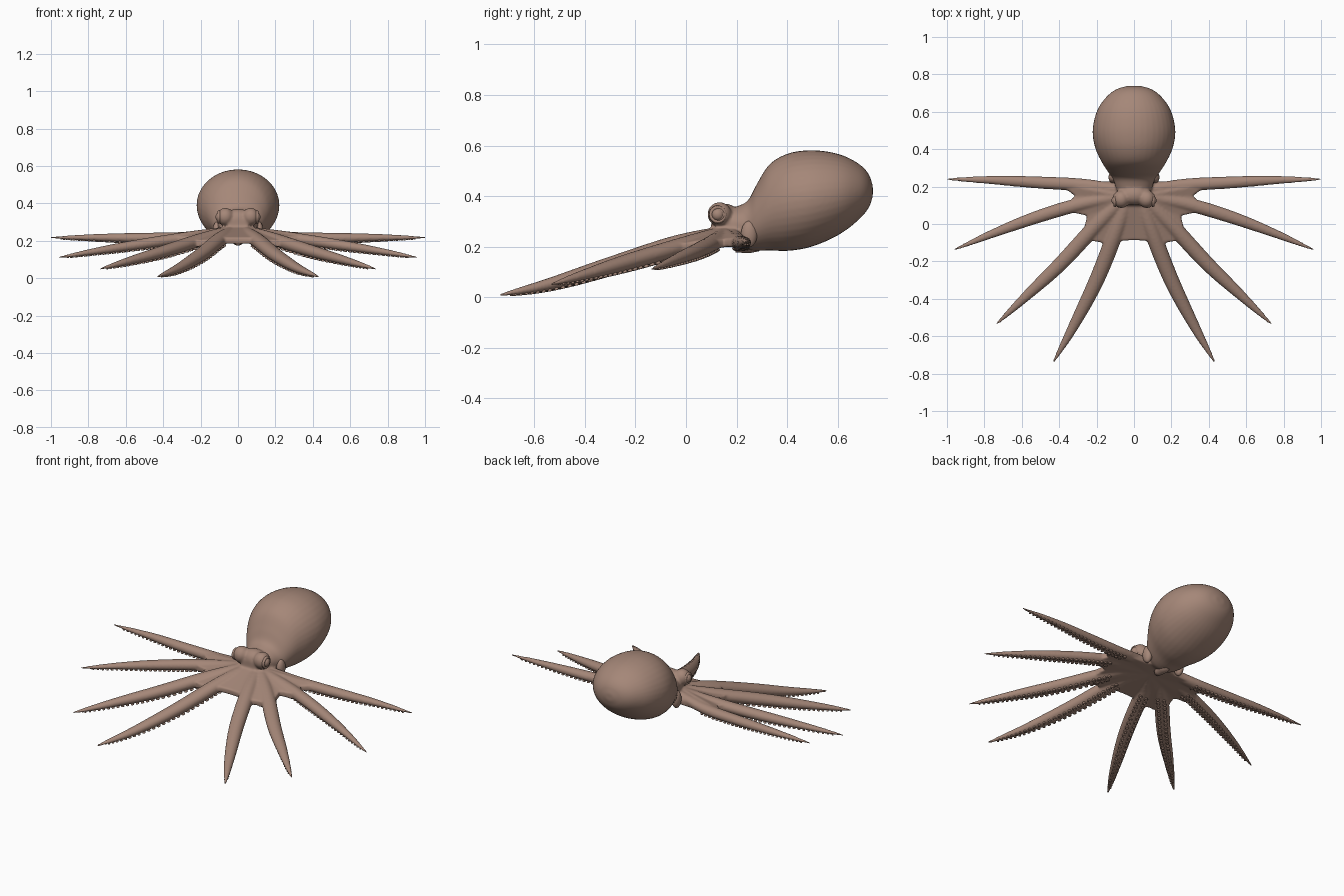
import bpy, bmesh, math
from mathutils import Vector, Matrix

cube = bpy.data.objects.get("Cube")
if cube:
    bpy.data.objects.remove(cube)

skin = bpy.data.materials.new("dusty brown skin")
skin.use_nodes = True
COLOUR = (0.376, 0.242, 0.188, 1)
skin.diffuse_color = COLOUR
skin.node_tree.nodes["Principled BSDF"].inputs["Base Color"].default_value = COLOUR

X, Y, Z = Vector((1, 0, 0)), Vector((0, 1, 0)), Vector((0, 0, 1))


def finish(bm, name):
    bmesh.ops.recalc_face_normals(bm, faces=bm.faces)
    mesh = bpy.data.meshes.new(name)
    bm.to_mesh(mesh)
    bm.free()
    mesh.shade_smooth()
    mesh.materials.append(skin)
    obj = bpy.data.objects.new(name, mesh)
    bpy.context.collection.objects.link(obj)
    return obj


def spline(points, t):
    """Smooth curve through the points, t from 0 to 1."""
    n = len(points) - 1
    i = min(int(t * n), n - 1)
    f = t * n - i
    b, c = Vector(points[i]), Vector(points[i + 1])
    a = Vector(points[i - 1]) if i > 0 else 2 * b - c
    d = Vector(points[i + 2]) if i + 2 <= n else 2 * c - b
    return b + 0.5 * f * (c - a + f * (2 * a - 5 * b + 4 * c - d + f * (3 * (b - c) + d - a)))


def ring(centre, u, v, ru, rv, sides):
    angles = [math.tau * k / sides for k in range(sides)]
    return [centre + u * (ru * math.cos(a)) + v * (rv * math.sin(a)) for a in angles]


def loft(bm, rings):
    rows = [[bm.verts.new(p) for p in r] for r in rings]
    n = len(rows[0])
    for low, high in zip(rows, rows[1:]):
        for k in range(n):
            bm.faces.new((low[k], low[(k + 1) % n], high[(k + 1) % n], high[k]))
    bm.faces.new(rows[0])
    bm.faces.new(rows[-1])


def ball(bm, centre, radii):
    bmesh.ops.create_uvsphere(bm, u_segments=24, v_segments=16, radius=1,
                              matrix=Matrix.Translation(centre) @ Matrix.Diagonal((*radii, 1)))


# Arms: path on the left side, and thickness
ARMS = {
    "front": ([(.03, .14, .25), (.10, -.05, .205), (.2, -.3, .125), (.32, -.54, .052), (.43, -.737, .008)], .043),
    "second": ([(.05, .14, .25), (.2, -.005, .205), (.39, -.21, .145), (.57, -.38, .095), (.735, -.535, .05)], .041),
    "third": ([(.06, .15, .25), (.29, .105, .215), (.51, .04, .182), (.74, -.045, .147), (.962, -.138, .11)], .036),
    "rear": ([(.06, .18, .25), (.27, .208, .22), (.51, .222, .215), (.76, .235, .217), (1.003, .24, .217)], .034),
}
# Relative half width and half height from root to tip
TAPER = [(w, w * .85) for w in (.85, .95, 1, 1, .95, .84, .66, .44, .14)]


def arm_frame(path, side, t):
    """Point, sideways axis and downward axis on an arm."""
    flip = Matrix.Diagonal((side, 1, 1))
    point = flip @ spline(path, t)
    along = (flip @ (spline(path, min(t + .01, 1)) - spline(path, max(t - .01, 0)))).normalized()
    across = along.cross(Z).normalized()
    return point, across, along.cross(across)


body = bmesh.new()

# Head, neck and mantle: y, centre height, half width, half height
SECTIONS = [(.10, .28, .05, .04), (.15, .285, .08, .06), (.2, .285, .098, .074),
            (.245, .285, .115, .098), (.28, .315, .14, .132), (.33, .355, .172, .17),
            (.40, .375, .205, .192), (.48, .388, .221, .193), (.56, .40, .212, .176),
            (.63, .41, .185, .147), (.69, .418, .137, .105), (.723, .42, .088, .066),
            (.739, .42, .03, .022)]
rings = []
for k in range(61):
    y, z, rx, rz = spline(SECTIONS, k / 60)
    rings.append(ring(Vector((0, y, z)), X, Z, rx, rz, 40))
loft(body, rings)
ball(body, (0, .155, .315), (.085, .055, .055))

for side in (1, -1):
    # Eye mounds
    ball(body, (side * .068, .133, .328), (.046, .048, .048))
    # Tapering arms
    for path, thick in ARMS.values():
        rings = []
        for k in range(49):
            point, across, down = arm_frame(path, side, k / 48)
            wide, high = spline(TAPER, k / 48) * thick
            rings.append(ring(point, across, down, wide, high, 20))
        loft(body, rings)

# Scalloped web between the arms
HALF = [(.075, -.09, .2), (.15, -.17, .168), (.165, -.1, .187), (.28, -.08, .183),
        (.25, .045, .207), (.39, .075, .2), (.315, .15, .214), (.4, .215, .217), (.2, .225, .222)]
outline = [(0, -.085, .2)] + HALF + [(0, .23, .23)] + [(-x, y, z) for x, y, z in reversed(HALF)]
layers = []
for lift, hub in ((.017, .285), (-.017, .21)):
    edge = [body.verts.new((x, y, z + lift)) for x, y, z in outline]
    centre = body.verts.new((0, .14, hub))
    layers.append(edge)
    for k in range(len(edge)):
        body.faces.new((centre, edge[k - 1], edge[k]))
for k in range(len(outline)):
    body.faces.new((layers[0][k - 1], layers[0][k], layers[1][k], layers[1][k - 1]))

# Blend everything into one skin
body_object = finish(body, "body_and_arms")
remesh = body_object.modifiers.new("blend", 'REMESH')
remesh.mode = 'VOXEL'
remesh.voxel_size = .0065
remesh.use_smooth_shade = True
smooth = body_object.modifiers.new("soften", 'SMOOTH')
smooth.factor = .5
smooth.iterations = 6

# Suckers: two rows of small cups below each arm
CUP = [(.75, -.5), (1, .35), (.85, .6), (.5, .6), (.35, .2)]
PER_ROW = 26
for label, side in (("left", 1), ("right", -1)):
    for name, (path, thick) in ARMS.items():
        bm = bmesh.new()
        for k in range(PER_ROW):
            for row in (-1, 1):
                t = .24 + .72 * (k + .25 * row) / PER_ROW
                point, across, down = arm_frame(path, side, t)
                wide, high = spline(TAPER, t) * thick
                along = across.cross(down)
                base = point + across * (row * wide * .42) + down * (high * .92)
                size = .004 + wide * .17
                loft(bm, [ring(base + down * (size * h), across, along, size * w, size * w, 10)
                          for w, h in CUP])
        finish(bm, f"{label}_{name}_arm_suckers")

    # Eyeball with a raised lid ring
    bm = bmesh.new()
    ball(bm, (side * .1, .126, .327), (.02, .024, .024))
    finish(bm, label + "_eyeball")
    bm = bmesh.new()
    LID = [(.024, -.012), (.036, -.006), (.033, .004), (.027, .006), (.022, 0)]
    loft(bm, [ring(Vector((side * (.104 + h), .126, .327)), Y, Z, r, r, 24) for r, h in LID])
    finish(bm, label + "_eyelid")

    # Mantle opening flap beside the neck
    bm = bmesh.new()
    ball(bm, (side * .112, .25, .25), (.024, .032, .052))
    finish(bm, label + "_gill_flap")

# Funnel under the neck
bm = bmesh.new()
FUNNEL = [(.29, .222, .04), (.25, .208, .034), (.215, .2, .024),
          (.195, .197, .02), (.197, .197, .012), (.23, .2, .01)]
loft(bm, [ring(Vector((0, y, z)), X, Z, r, r, 20) for y, z, r in FUNNEL])
finish(bm, "funnel")
